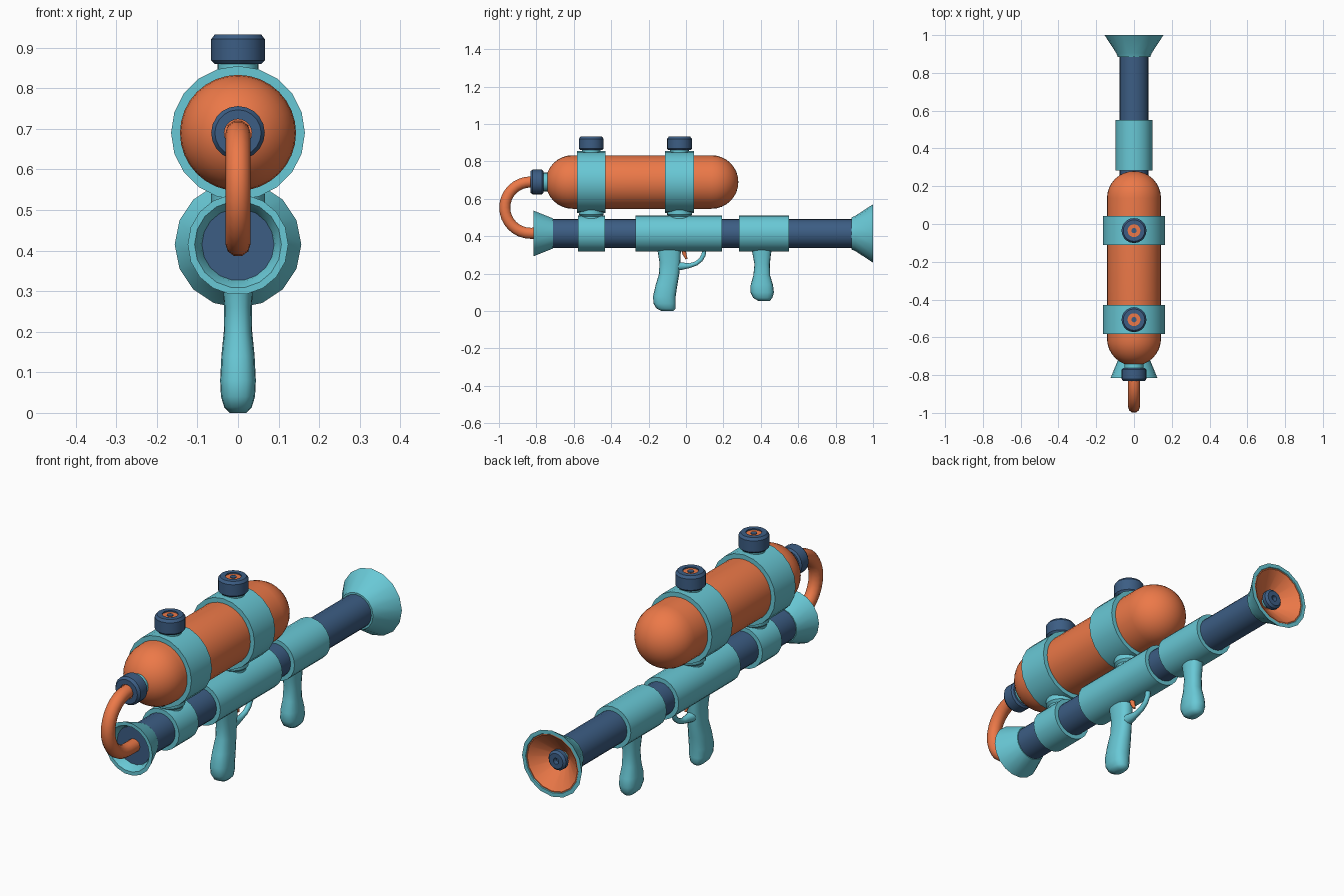
import bpy, bmesh
from math import pi, sin, cos, radians, copysign
from mathutils import Matrix, Vector

if "Cube" in bpy.data.objects:
    bpy.data.objects.remove(bpy.data.objects["Cube"])


def material(name, rgb):
    m = bpy.data.materials.new(name)
    m.diffuse_color = (*rgb, 1)
    m.use_nodes = True
    m.node_tree.nodes["Principled BSDF"].inputs["Base Color"].default_value = m.diffuse_color
    return m


TEAL = material("teal", (0.14, 0.58, 0.67))
BLUE = material("blue", (0.045, 0.11, 0.23))
ORANGE = material("orange", (0.84, 0.19, 0.065))
AXIS_Z = 0.415   # centre height of the barrel
TANK_Z = 0.69    # centre height of the tank


def finish(name, bm, mat, angle=35):
    bmesh.ops.recalc_face_normals(bm, faces=bm.faces)
    me = bpy.data.meshes.new(name)
    bm.to_mesh(me)
    bm.free()
    me.materials.append(mat)
    me.shade_smooth()
    me.set_sharp_from_angle(angle=radians(angle))
    ob = bpy.data.objects.new(name, me)
    bpy.context.collection.objects.link(ob)
    return ob


def lathe(name, profile, mat, z=0.0, y=None, sides=20):
    """Spin (radius, position) pairs along y at height z, or upright at y."""
    bm = bmesh.new()
    along_y = y is None
    vs = [bm.verts.new((r, t, z) if along_y else (r, y, t)) for r, t in profile]
    edges = [bm.edges.new(p) for p in zip(vs, vs[1:])]
    bmesh.ops.spin(bm, geom=vs + edges, angle=2 * pi, steps=sides,
                   axis=(0, 1, 0) if along_y else (0, 0, 1),
                   cent=(0, 0, z) if along_y else (0, y, 0))
    bmesh.ops.remove_doubles(bm, verts=bm.verts, dist=1e-5)
    return finish(name, bm, mat)


def drum(name, r, a, b, mat, **kw):
    return lathe(name, [(0, a), (r, a), (r, b), (0, b)], mat, **kw)


def sweep(name, pts, depth, mat):
    """Round tube through (y, z, thickness) points."""
    cu = bpy.data.curves.new(name, 'CURVE')
    cu.dimensions = '3D'
    cu.bevel_depth = depth
    cu.bevel_resolution = 3
    cu.use_fill_caps = True
    sp = cu.splines.new('POLY')
    sp.points.add(len(pts) - 1)
    for p, (y, z, r) in zip(sp.points, pts):
        p.co = (0, y, z, 1)
        p.radius = r
    sp.use_smooth = True
    cu.materials.append(mat)
    ob = bpy.data.objects.new(name, cu)
    bpy.context.collection.objects.link(ob)
    return ob


def grip(name, sections):
    """Loft rounded sections given as (z, y_back, y_front, half_width)."""
    bm = bmesh.new()
    rings, n = [], 16
    for z, y0, y1, w in sections:
        ring = []
        for i in range(n):
            c, s = cos(2 * pi * i / n), sin(2 * pi * i / n)
            ring.append(bm.verts.new((w * copysign(abs(c) ** 0.8, c),
                                      (y0 + y1) / 2 + (y1 - y0) / 2 * copysign(abs(s) ** 0.8, s), z)))
        rings.append(ring)
    for a, b in zip(rings, rings[1:]):
        for i in range(n):
            j = (i + 1) % n
            bm.faces.new((a[i], a[j], b[j], b[i]))
    bm.faces.new(rings[0])
    bm.faces.new(rings[-1])
    return finish(name, bm, TEAL, 60)


def screw_cap(name, a, b, **kw):
    """Chamfered cap from a to b with an orange ring and blue centre."""
    d = copysign(1, b - a)
    lathe(name, [(0, a), (0.058, a), (0.066, a + .008 * d), (0.066, b - .012 * d),
                 (0.057, b), (0.034, b), (0.034, b - .012 * d), (0, b - .012 * d)], BLUE, **kw)
    lathe(name + "_ring", [(0, b - .02 * d), (0.034, b - .02 * d), (0.034, b - .006 * d),
                           (0, b - .006 * d)], ORANGE, **kw)
    drum(name + "_centre", 0.014, b - .02 * d, b - .003 * d, BLUE, **kw)


# barrel and its sleeves
drum("barrel", 0.077, -0.73, 0.90, BLUE, z=AXIS_Z)
for name, a, b in (("rear_sleeve", -0.578, -0.432), ("middle_sleeve", -0.27, 0.193),
                   ("fore_sleeve", 0.283, 0.55)):
    drum(name, 0.097, a, b, TEAL, z=AXIS_Z)

# rear bell with recessed blue plate
lathe("rear_bell", [(0, -0.71), (0.081, -0.71), (0.118, -0.80), (0.124, -0.815), (0.107, -0.815),
                    (0.092, -0.79), (0.085, -0.755), (0, -0.755)], TEAL, z=AXIS_Z, sides=18)
drum("rear_plate", 0.09, -0.74, -0.775, BLUE, z=AXIS_Z, sides=18)

# muzzle bell with orange lining and nozzle
lathe("muzzle_bell", [(0, 0.885), (0.086, 0.885), (0.094, 0.905), (0.156, 1.0), (0.138, 1.0),
                      (0.07, 0.91), (0, 0.90)], TEAL, z=AXIS_Z, sides=16)
lathe("muzzle_lining", [(0, 0.903), (0.07, 0.907), (0.138, 0.997), (0.131, 0.997),
                        (0.03, 0.915), (0, 0.915)], ORANGE, z=AXIS_Z, sides=16)
drum("nozzle_stem", 0.026, 0.90, 0.94, TEAL, z=AXIS_Z, sides=16)
lathe("nozzle", [(0, 0.932), (0.036, 0.932), (0.046, 0.942), (0.046, 0.96), (0.036, 0.97),
                 (0.014, 0.97), (0.012, 0.95), (0, 0.95)], BLUE, z=AXIS_Z, sides=16)

# tank with hemispherical ends
R = 0.143
arc = [i * pi / 16 for i in range(9)]
lathe("tank", [(R * sin(t), -0.607 - R * cos(t)) for t in arc[:1]] +
      [(R * sin(t), -0.607 - R * cos(t)) for t in arc[1:]] +
      [(R * cos(t), 0.137 + R * sin(t)) for t in arc[:-1]] + [(0, 0.137 + R)],
      ORANGE, z=TANK_Z, sides=32)

# tank straps, their posts and filler caps
for side, a, b in (("rear", -0.583, -0.43), ("front", -0.112, 0.042)):
    mid = (a + b) / 2
    drum(side + "_strap", 0.165, a, b, TEAL, z=TANK_Z)
    lathe(side + "_post", [(0, 0.47), (0.056, 0.47), (0.056, 0.505), (0.066, 0.515),
                           (0.066, 0.54), (0, 0.54)], TEAL, y=mid)
    drum(side + "_cap_neck", 0.05, 0.83, 0.87, TEAL, y=mid)
    screw_cap(side + "_cap", 0.86, 0.933, y=mid)

# hose fitting and hose
drum("hose_neck", 0.05, -0.775, -0.73, TEAL, z=TANK_Z)
screw_cap("hose_fitting", -0.763, -0.832, z=TANK_Z)
bend = [(-0.832 - 0.137 * sin(i * pi / 16), 0.553 + 0.137 * cos(i * pi / 16), 1) for i in range(17)]
sweep("hose", [(-0.80, 0.69, 1)] + bend + [(-0.75, 0.416, 1)], 0.031, ORANGE)

# grips
grip("rear_grip", [(0.36, -0.16, -0.02, 0.038), (0.31, -0.15, -0.028, 0.037),
                   (0.26, -0.142, -0.03, 0.034), (0.20, -0.144, -0.036, 0.035),
                   (0.14, -0.162, -0.046, 0.041), (0.08, -0.176, -0.055, 0.044),
                   (0.04, -0.174, -0.055, 0.042), (0.014, -0.158, -0.056, 0.034),
                   (0.0, -0.13, -0.068, 0.02)])
grip("fore_grip", [(0.36, 0.345, 0.465, 0.038), (0.31, 0.355, 0.455, 0.036),
                   (0.25, 0.366, 0.448, 0.033), (0.19, 0.36, 0.45, 0.035),
                   (0.14, 0.346, 0.465, 0.041), (0.10, 0.345, 0.47, 0.042),
                   (0.07, 0.36, 0.462, 0.035), (0.055, 0.385, 0.448, 0.02)])

# trigger and guard
sweep("trigger_guard", [(-0.06, 0.24, 2.2), (-0.025, 0.24, 1.8), (0.02, 0.243, 1.1), (0.055, 0.255, 1),
                        (0.08, 0.275, 1), (0.094, 0.30, 1), (0.10, 0.34, 1)], 0.012, TEAL)
sweep("trigger", [(-0.015, 0.335, 1.2), (-0.008, 0.305, 1.0), (0.003, 0.278, 0.5)], 0.011, ORANGE)
